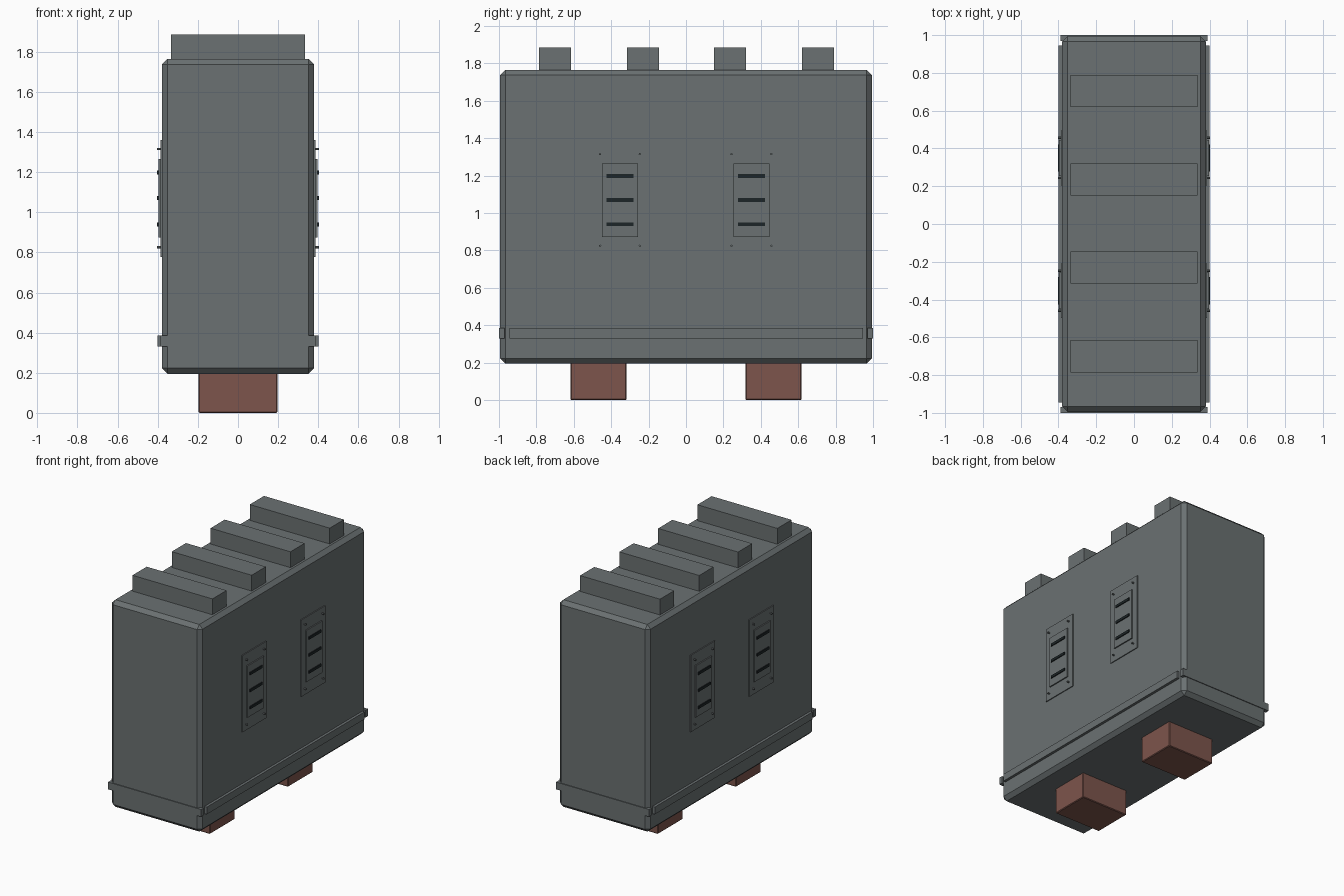
import bpy, bmesh, math
from mathutils import Matrix

if "Cube" in bpy.data.objects:
    bpy.data.objects.remove(bpy.data.objects["Cube"])


def material(name, rgb):
    m = bpy.data.materials.new(name)
    m.diffuse_color = (*rgb, 1)
    m.use_nodes = True
    m.node_tree.nodes["Principled BSDF"].inputs["Base Color"].default_value = m.diffuse_color
    return m


GREY = material("slate grey", (0.145, 0.165, 0.168))
BROWN = material("rust brown", (0.205, 0.09, 0.072))
DARK = material("vent black", (0.012, 0.018, 0.02))


def finish(name, bm, mat):
    mesh = bpy.data.meshes.new(name)
    bm.to_mesh(mesh)
    bm.free()
    mesh.materials.append(mat)
    obj = bpy.data.objects.new(name, mesh)
    bpy.context.collection.objects.link(obj)
    return obj


def box(name, x, y, z, mat=GREY, chamfer=0):
    """Box given by (min, max) extents, with an optional flat chamfer."""
    bm = bmesh.new()
    bmesh.ops.create_cube(bm, size=1)
    for v in bm.verts:
        v.co = [lo + (c + 0.5) * (hi - lo) for c, (lo, hi) in zip(v.co, (x, y, z))]
    if chamfer:
        bmesh.ops.bevel(bm, geom=bm.edges[:], offset=chamfer, segments=1,
                        affect='EDGES', profile=0.5)
    return finish(name, bm, mat)


def screw(name, x, y, z):
    bm = bmesh.new()
    bmesh.ops.create_cone(bm, cap_ends=True, segments=10, radius1=0.006,
                          radius2=0.006, depth=0.03,
                          matrix=Matrix.Translation((x, y, z)) @ Matrix.Rotation(math.pi / 2, 4, 'Y'))
    return finish(name, bm, GREY)


# Main chamfered cabinet
box("cabinet_body", (-0.38, 0.38), (-0.994, 0.994), (0.195, 1.765), chamfer=0.028)

# Cross ribs on the lid
for i, y in enumerate((-0.70, -0.23, 0.235, 0.705)):
    box(f"top_rib_{i}", (-0.335, 0.335), (y - 0.085, y + 0.085), (1.74, 1.885))

# Feet
for i, y in enumerate((-0.468, 0.468)):
    box(f"foot_{i}", (-0.197, 0.197), (y - 0.15, y + 0.15), (0, 0.21), BROWN, 0.005)

# Trim band: end strips and side strips, open at the corners
for s, label in ((-1, "a"), (1, "b")):
    box(f"end_trim_{label}", (-0.39, 0.39), sorted((s * 0.97, s * 1.0)), (0.33, 0.385))
    box(f"side_trim_{label}", sorted((s * 0.36, s * 0.40)), (-0.945, 0.945), (0.33, 0.385))

# Vent panels, two on each long side
for s in (-1, 1):
    for y in (-0.353, 0.35):
        tag = f"{'left' if s < 0 else 'right'}_{'front' if y < 0 else 'back'}"

        def plate(name, outer, hy, z, mat=GREY):
            box(f"{name}_{tag}", sorted((s * 0.37, s * outer)), (y - hy, y + hy), z, mat)

        plate("vent_panel", 0.387, 0.145, (0.778, 1.36))
        plate("vent_insert", 0.396, 0.096, (0.873, 1.265))
        for k, z in enumerate((0.94, 1.07, 1.198)):
            plate(f"vent_slot_{k}", 0.403, 0.072, (z - 0.01, z + 0.01), DARK)
        for dy in (-0.106, 0.106):
            for z in (0.825, 1.315):
                screw(f"panel_screw_{tag}", s * 0.388, y + dy, z)
